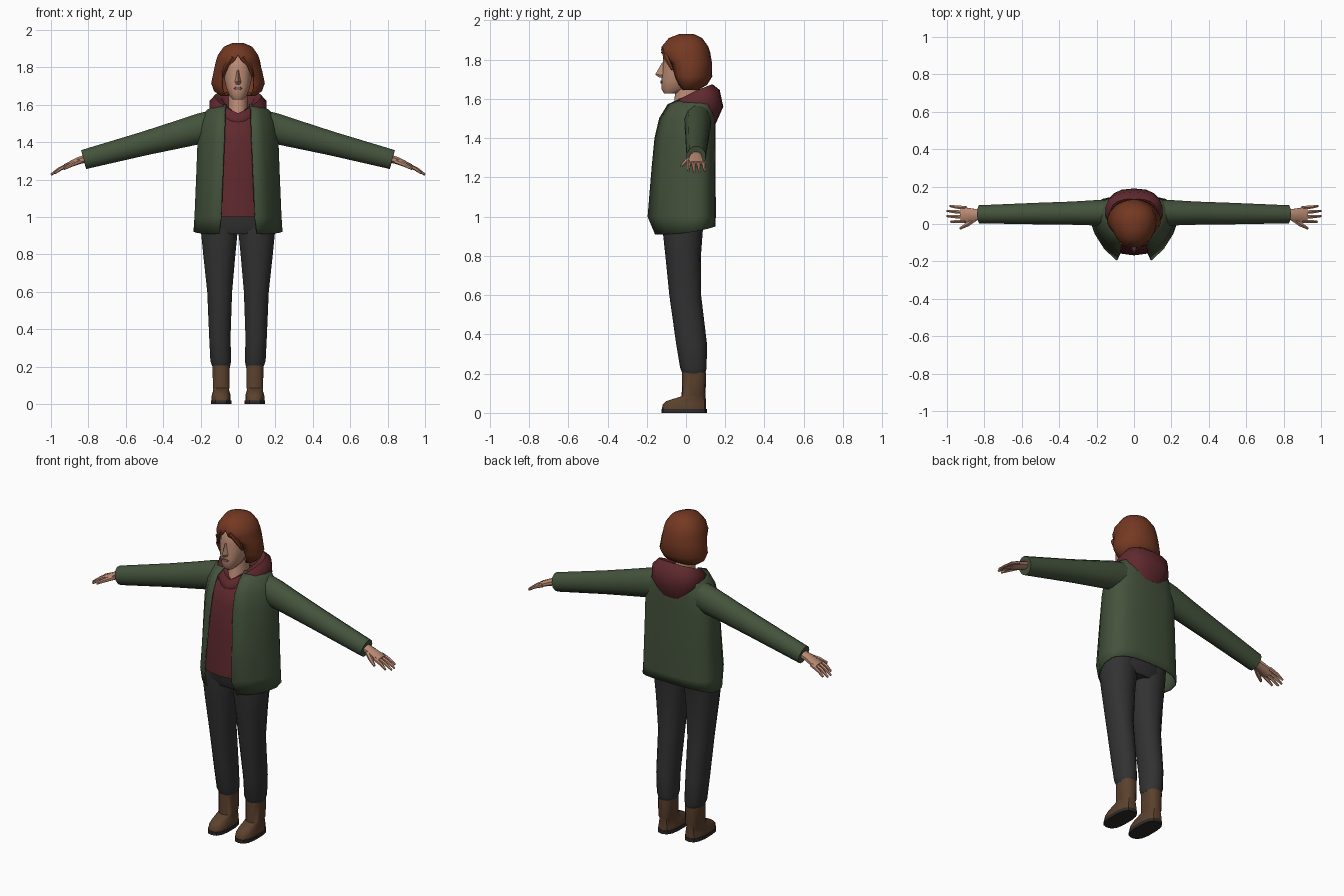
import bpy, bmesh, math
from mathutils import Vector


def mat(name, rgb):
    m = bpy.data.materials.new(name)
    m.diffuse_color = (*rgb, 1)
    return m


GREEN = mat("jacket green", (0.058, 0.086, 0.045))
RED = mat("hoodie maroon", (0.115, 0.022, 0.027))
DARK = mat("trouser charcoal", (0.032, 0.032, 0.033))
BROWN = mat("boot brown", (0.105, 0.053, 0.026))
SOLE = mat("sole dark", (0.028, 0.024, 0.022))
SKIN = mat("skin", (0.50, 0.26, 0.175))
HAIR = mat("hair auburn", (0.175, 0.04, 0.016))
LIPS = mat("lips", (0.24, 0.13, 0.125))


def ring(w, yf, yb, zf, zb=None, cx=0, yc=None, ef=1.0, eb=1.0, p=0.7, n=14, opening=None):
    """Horizontal super-ellipse, optionally tilted front to back or open at the front."""
    zb = zf if zb is None else zb
    yc = (yf + yb) / 2 if yc is None else yc
    t0 = 0 if opening is None else math.asin((opening / w) ** (1 / ef))
    steps = n if opening is None else n - 1
    pts = []
    for i in range(n):
        t = t0 + (2 * math.pi - 2 * t0) * i / steps
        s, c = math.sin(t), math.cos(t)
        e = ef if c > 0 else eb
        x = cx + w * math.copysign(abs(s) ** e, s)
        y = yc + abs(c) ** e * ((yf - yc) if c > 0 else (yb - yc))
        u = min(1, max(0, (y - yf) / (yb - yf)))
        pts.append((x, y, zf + (zb - zf) * u ** p))
    return pts


def loft(name, rings, material, closed=True, caps=(True, True), mirror=False, thick=0, angle=40):
    bm = bmesh.new()
    rows = [[bm.verts.new(q) for q in r] for r in rings]
    n = len(rows[0])
    for a, b in zip(rows, rows[1:]):
        for i in range(n if closed else n - 1):
            j = (i + 1) % n
            bm.faces.new((a[i], a[j], b[j], b[i]))
    for on, row in zip(caps, (rows[0], rows[-1])):
        if on:
            bm.faces.new(row)
    bmesh.ops.remove_doubles(bm, verts=bm.verts, dist=0.0005)
    bmesh.ops.recalc_face_normals(bm, faces=bm.faces)
    me = bpy.data.meshes.new(name)
    bm.to_mesh(me)
    bm.free()
    me.materials.append(material)
    me.shade_smooth()
    me.set_sharp_from_angle(angle=math.radians(angle))
    ob = bpy.data.objects.new(name, me)
    bpy.context.collection.objects.link(ob)
    if thick:
        s = ob.modifiers.new("thickness", 'SOLIDIFY')
        s.thickness, s.offset = thick, 0
    if mirror:
        ob.modifiers.new("mirror", 'MIRROR')
    return ob


def tube(name, stations, material, n=8, mirror=True):
    """Limb along stations (x, y, z, half width, half height), rings square to the limb."""
    d = (Vector(stations[-1][:3]) - Vector(stations[0][:3])).normalized()
    side = d.cross(Vector((0, 0, 1))).normalized()
    up = side.cross(d)
    rings = []
    for x, y, z, rw, rh in stations:
        ang = [2 * math.pi * (i + 0.5) / n for i in range(n)]
        rings.append([Vector((x, y, z)) + side * rw * math.cos(a) + up * rh * math.sin(a) for a in ang])
    return loft(name, rings, material, mirror=mirror)


# Jacket: open-fronted shell and sleeves
rows = [(0.91, 0.235, -0.19, 0.145, 0.10), (1.0, 0.23, -0.228, 0.148, 0.09),
        (1.25, 0.22, -0.20, 0.147, 0.08), (1.4, 0.215, -0.18, 0.146, 0.073),
        (1.5, 0.20, -0.155, 0.145, 0.07), (1.57, 0.165, -0.115, 0.14, 0.07),
        (1.6, 0.10, -0.05, 0.125, 0.06)]
loft("jacket_body", [ring(w, yf, yb, z, 0.95 if z == 0.91 else z, yc=0.04, ef=1.2, eb=0.7, p=3,
                          n=17, opening=o) for z, w, yf, yb, o in rows],
     GREEN, closed=False, caps=(False, False), thick=0.008)
tube("sleeve", [(0.11, 0.06, 1.495, 0.07, 0.085), (0.2, 0.06, 1.473, 0.07, 0.084),
                (0.33, 0.058, 1.438, 0.064, 0.076), (0.5, 0.056, 1.393, 0.06, 0.066),
                (0.825, 0.052, 1.307, 0.05, 0.054)], GREEN, n=12)

# Hoodie torso and hood resting on the shoulders
rows = [(1.0, 0.165, -0.168, 0.1), (1.25, 0.17, -0.158, 0.1), (1.42, 0.16, -0.142, 0.1),
        (1.5, 0.13, -0.12, 0.1), (1.55, 0.09, -0.075, 0.08)]
loft("hoodie_torso", [ring(w, yf, yb, z, ef=0.85) for z, w, yf, yb in rows], RED)
rows = [(0.06, -0.06, 0.09, 1.5, 1.58), (0.085, -0.065, 0.1, 1.55, 1.65),
        (0.125, -0.085, 0.135, 1.555, 1.675), (0.155, -0.105, 0.172, 1.53, 1.645),
        (0.152, -0.115, 0.19, 1.51, 1.56), (0.11, -0.10, 0.15, 1.48, 1.47)]
loft("hood", [ring(w, yf, yb, zf, zb, yc=0.06, ef=1.25, eb=0.8, n=18) for w, yf, yb, zf, zb in rows],
     RED, caps=(False, True), angle=55)

# Trousers
rows = [(0.2, 0.09, 0.048, -0.018, 0.098), (0.23, 0.092, 0.057, -0.03, 0.105),
        (0.35, 0.097, 0.058, -0.05, 0.107), (0.6, 0.098, 0.068, -0.085, 0.077),
        (0.8, 0.1, 0.088, -0.105, 0.076), (0.92, 0.1, 0.1, -0.118, 0.085),
        (1.05, 0.1, 0.1, -0.12, 0.1)]
loft("trouser_leg", [ring(w, yf, yb, z, cx=cx, ef=0.9, eb=0.9) for z, cx, w, yf, yb in rows],
     DARK, mirror=True)
loft("trouser_hips", [ring(w, yf, yb, z, ef=0.75, eb=0.75) for z, w, yf, yb in
                      [(0.91, 0.185, -0.108, 0.075), (0.95, 0.2, -0.125, 0.095),
                       (1.05, 0.195, -0.13, 0.1)]], DARK)

# Boots
rows = [(0.052, -0.122, 0.102, 0.018, 0.018), (0.052, -0.12, 0.102, 0.04, 0.045),
        (0.042, -0.10, 0.1, 0.06, 0.085), (0.045, -0.022, 0.1, 0.085, 0.095),
        (0.047, -0.02, 0.102, 0.205, 0.205)]
loft("boot", [ring(w, yf, yb, zf, zb, cx=0.09, ef=0.75, eb=0.75) for w, yf, yb, zf, zb in rows],
     BROWN, mirror=True)
loft("boot_sole", [ring(0.055, -0.126, 0.106, z, cx=0.09, ef=0.75, eb=0.75) for z in (0, 0.02)],
     SOLE, mirror=True)

# Hands: palm, four fingers, thumb
tube("palm", [(0.79, 0.052, 1.318, 0.028, 0.024), (0.85, 0.05, 1.302, 0.033, 0.021),
              (0.925, 0.05, 1.27, 0.045, 0.014)], SKIN)
for k, (y0, y1, x1, z1) in enumerate([(0.086, 0.096, 0.985, 1.234), (0.062, 0.07, 1.0, 1.226),
                                      (0.037, 0.042, 1.0, 1.226), (0.014, 0.012, 0.98, 1.234)]):
    tube(f"finger_{k + 1}", [(0.9, y0, 1.28, 0.011, 0.012),
                             ((0.915 + x1) / 2, (y0 + y1) / 2, (1.283 + z1) / 2, 0.010, 0.010),
                             (x1, y1, z1, 0.006, 0.006)], SKIN, n=6)
tube("thumb", [(0.845, 0.03, 1.298, 0.014, 0.014), (0.89, -0.002, 1.28, 0.013, 0.012),
               (0.93, -0.024, 1.258, 0.007, 0.007)], SKIN, n=6)

# Head, neck, nose, mouth
rows = [(1.628, 0.028, -0.112, -0.04), (1.65, 0.048, -0.125, 0.02), (1.69, 0.064, -0.126, 0.06),
        (1.73, 0.073, -0.122, 0.09), (1.78, 0.078, -0.118, 0.1), (1.84, 0.075, -0.115, 0.1),
        (1.88, 0.055, -0.085, 0.07)]
loft("head", [ring(w, yf, yb, z, ef=0.85) for z, w, yf, yb in rows], SKIN)
loft("neck", [ring(w, yf, yb, z) for z, w, yf, yb in
              [(1.5, 0.07, -0.085, 0.1), (1.57, 0.053, -0.062, 0.08), (1.68, 0.05, -0.05, 0.07)]], SKIN)
loft("nose", [[(-0.007, -0.112, 1.785), (0, -0.122, 1.785), (0.007, -0.112, 1.785)],
              [(-0.018, -0.115, 1.722), (0, -0.157, 1.724), (0.018, -0.115, 1.722)],
              [(-0.014, -0.115, 1.708), (0, -0.135, 1.708), (0.014, -0.115, 1.708)]], SKIN, angle=20)
loft("mouth", [ring(w, -0.130, -0.11, z, n=8) for z, w in
               [(1.679, 0.012), (1.687, 0.024), (1.694, 0.016)]], LIPS)

# Hair: bob cut open over the face, with side fringe strands
rows = [(1.926, 0.03, -0.035, 0.04, 0), (1.907, 0.075, -0.085, 0.08, 0), (1.865, 0.105, -0.12, 0.11, 0),
        (1.835, 0.114, -0.125, 0.12, 0.02), (1.785, 0.125, -0.095, 0.128, 0.078),
        (1.715, 0.14, -0.07, 0.13, 0.084), (1.675, 0.125, -0.05, 0.105, 0.08),
        (1.65, 0.09, -0.03, 0.065, 0.065), (1.665, 0.055, -0.02, 0.05, 0.045)]
loft("hair", [ring(w, yf, yb, z, yc=0.015, n=19, opening=o) for z, w, yf, yb, o in rows],
     HAIR, closed=False, caps=(True, False), thick=0.008, angle=50)
tube("hair_strand", [(0.025, -0.115, 1.855, 0.014, 0.012), (0.062, -0.1, 1.81, 0.016, 0.014),
                     (0.08, -0.07, 1.75, 0.007, 0.007)], HAIR, n=6)
